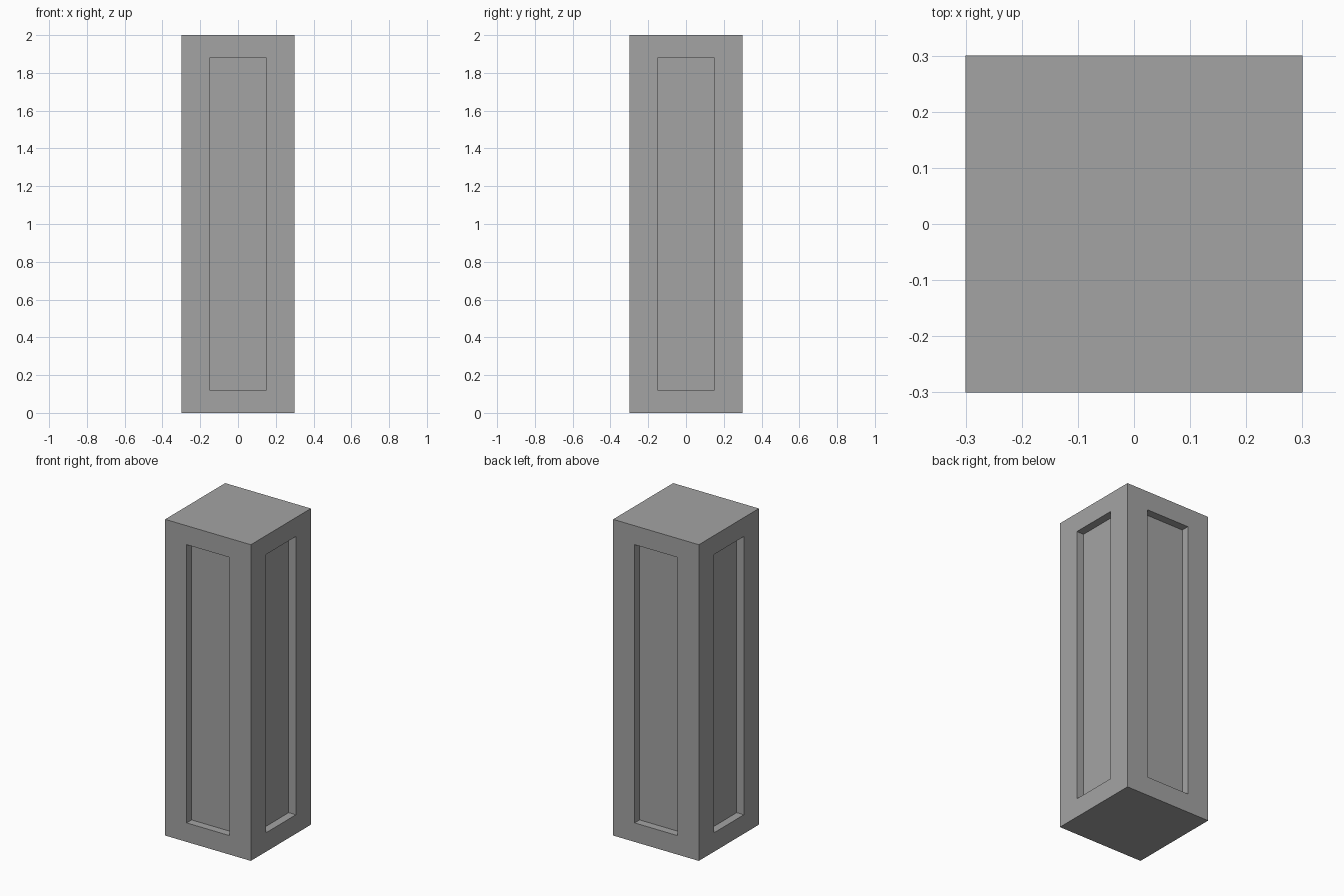
import bpy, bmesh
from mathutils import Matrix

if "Cube" in bpy.data.objects:
    bpy.data.objects.remove(bpy.data.objects["Cube"])

WIDTH, HEIGHT = 0.6, 2.0
SIDE_MARGIN, END_MARGIN, DEPTH = 0.15, 0.12, 0.05

bm = bmesh.new()

# Square pillar body standing on the ground
bmesh.ops.create_cube(bm, size=1, matrix=Matrix.Translation((0, 0, HEIGHT / 2))
                      @ Matrix.Diagonal((WIDTH, WIDTH, HEIGHT, 1)))
bm.normal_update()

# Sunken panel on each of the four sides
for face in [f for f in bm.faces if abs(f.normal.z) < 0.5]:
    inward = -face.normal.copy()
    bmesh.ops.inset_individual(bm, faces=[face], thickness=SIDE_MARGIN,
                               use_even_offset=True)
    for v in face.verts:
        v.co.z = END_MARGIN if v.co.z < HEIGHT / 2 else HEIGHT - END_MARGIN
    floor = bmesh.ops.extrude_discrete_faces(bm, faces=[face])["faces"][0]
    bmesh.ops.translate(bm, verts=list(floor.verts), vec=inward * DEPTH)

bmesh.ops.recalc_face_normals(bm, faces=bm.faces)
mesh = bpy.data.meshes.new("panelled_pillar")
bm.to_mesh(mesh)
bm.free()

# Dark grey stone
stone = bpy.data.materials.new("dark_grey")
stone.diffuse_color = (0.37, 0.37, 0.37, 1)
stone.use_nodes = True
stone.node_tree.nodes["Principled BSDF"].inputs["Base Color"].default_value = stone.diffuse_color
mesh.materials.append(stone)
bpy.context.collection.objects.link(bpy.data.objects.new("panelled_pillar", mesh))
